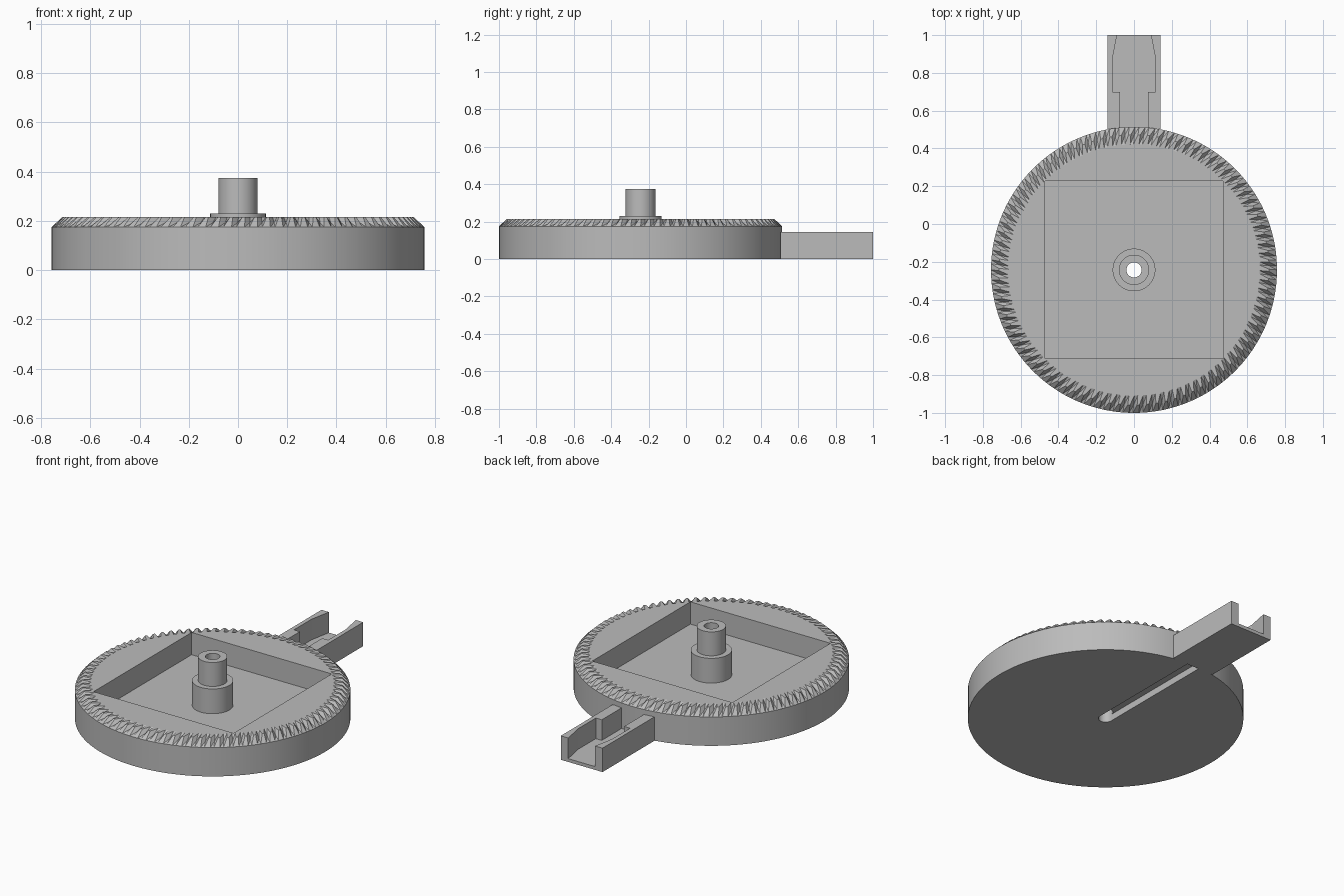
import bpy, bmesh
from math import cos, sin, tau, pi

cube = bpy.data.objects.get("Cube")
if cube:
    bpy.data.objects.remove(cube, do_unlink=True)

CY = -0.243            # disc centre on y
R, RIM_Z, TOP_Z = 0.757, 0.175, 0.215
FLOOR_Z = 0.08
TEETH = 90

grey = bpy.data.materials.new("plain grey")
grey.use_nodes = True
colour = (0.5, 0.5, 0.5, 1)
grey.diffuse_color = colour
grey.node_tree.nodes["Principled BSDF"].inputs["Base Color"].default_value = colour


def finish(name, bm):
    bmesh.ops.recalc_face_normals(bm, faces=bm.faces)
    mesh = bpy.data.meshes.new(name)
    bm.to_mesh(mesh)
    bm.free()
    mesh.materials.append(grey)
    obj = bpy.data.objects.new(name, mesh)
    bpy.context.collection.objects.link(obj)
    return obj


def select(obj):
    bpy.ops.object.select_all(action='DESELECT')
    obj.select_set(True)
    bpy.context.view_layer.objects.active = obj


def smooth(obj):
    select(obj)
    bpy.ops.object.shade_smooth_by_angle(angle=pi / 9)


def bridge(bm, a, b):
    n = len(a)
    for i in range(n):
        j = (i + 1) % n
        bm.faces.new((a[i], a[j], b[j], b[i]))


def prism(name, outline, z0, z1):
    bm = bmesh.new()
    low, high = ([bm.verts.new((x, y, z)) for x, y in outline] for z in (z0, z1))
    bm.faces.new(low)
    bm.faces.new(high)
    bridge(bm, low, high)
    return finish(name, bm)


def box(name, half_x, y0, y1, z0, z1):
    return prism(name, [(-half_x, y0), (half_x, y0), (half_x, y1), (-half_x, y1)], z0, z1)


def lathe(name, profile, steps=64):
    bm = bmesh.new()
    rings = [[bm.verts.new((r * cos(tau * i / steps), CY + r * sin(tau * i / steps), z))
              for i in range(steps)] for r, z in profile]
    for k, ring in enumerate(rings):
        bridge(bm, ring, rings[(k + 1) % len(rings)])
    return finish(name, bm)


def cut(target, cutter):
    select(target)
    mod = target.modifiers.new("cut", 'BOOLEAN')
    mod.operation, mod.solver, mod.object = 'DIFFERENCE', 'EXACT', cutter
    bpy.ops.object.modifier_apply(modifier=mod.name)
    bpy.data.objects.remove(cutter, do_unlink=True)


# Toothed disc: slanted V grooves run across the bevelled rim
bm = bmesh.new()
phases = (0.0, 0.38, 0.62)     # groove bottom, then the two crest edges
rings = []
for radius, height, groove_height, twist in (
        (R, 0, 0, 0),
        (R, RIM_Z, RIM_Z, 0),
        (0.715, TOP_Z, 0.193, 0.032),
        (0.665, TOP_Z, TOP_Z, 0.065)):
    ring = []
    for t in range(TEETH):
        for p in phases:
            a = tau * (t + p) / TEETH + twist
            z = groove_height if p == 0 else height
            ring.append(bm.verts.new((radius * cos(a), CY + radius * sin(a), z)))
    rings.append(ring)
for lower, upper in zip(rings, rings[1:]):
    bridge(bm, lower, upper)
bm.faces.new(rings[0])
bm.faces.new(rings[-1])
skew = [f for f in bm.faces if len(f.verts) == 4 and f.calc_center_median().z > RIM_Z]
bmesh.ops.triangulate(bm, faces=skew)
disc = finish("toothed_disc", bm)

# Square pocket, wire groove underneath and hub hole
cut(disc, box("pocket_cutter", 0.47, CY - 0.47, CY + 0.47, FLOOR_Z, 0.5))
cut(disc, box("groove_cutter", 0.04, CY, 0.505, -0.1, 0.04))
bore = [(0.04 * cos(tau * i / 48), CY + 0.04 * sin(tau * i / 48)) for i in range(48)]
cut(disc, prism("bore_cutter", bore, -0.2, 0.5))
smooth(disc)

# Hollow stepped hub
smooth(lathe("hub", [(0.04, FLOOR_Z), (0.113, FLOOR_Z), (0.113, 0.23),
                     (0.08, 0.23), (0.08, 0.375), (0.04, 0.375)]))

# Open channel arm at the back
box("arm_floor", 0.14, 0.504, 1, 0, 0.02)
wall = [(0.14, 0.504), (0.14, 1), (0.09, 1), (0.115, 0.87),
        (0.115, 0.7), (0.075, 0.7), (0.075, 0.504)]
for side, sign in (("left", 1), ("right", -1)):
    prism("arm_wall_" + side, [(sign * x, y) for x, y in wall], 0, 0.145)
